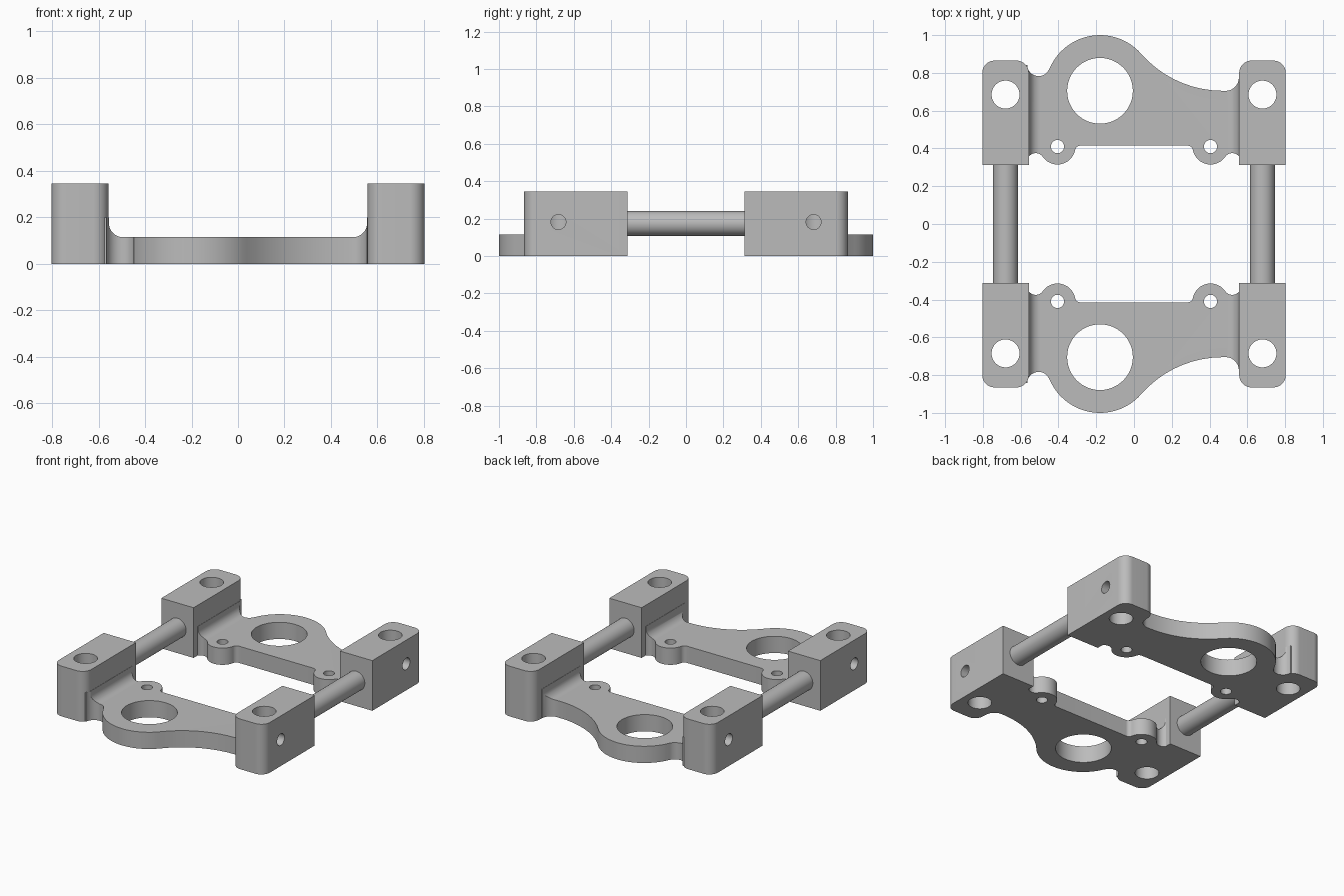
import bpy, bmesh
from math import cos, sin, radians, pi
from mathutils import Matrix, Vector

cube = bpy.data.objects.get("Cube")
if cube:
    bpy.data.objects.remove(cube)

metal = bpy.data.materials.new("satin grey metal")
metal.use_nodes = True
metal.diffuse_color = (0.5, 0.5, 0.5, 1)
metal.node_tree.nodes["Principled BSDF"].inputs["Base Color"].default_value = (0.5, 0.5, 0.5, 1)


def arc(cx, cy, r, a0, a1):
    n = max(4, int(abs(a1 - a0) / 5))
    angles = [radians(a0 + (a1 - a0) * i / n) for i in range(n + 1)]
    return [(cx + r * cos(a), cy + r * sin(a)) for a in angles]


def add_object(name, bm):
    bmesh.ops.remove_doubles(bm, verts=bm.verts, dist=0.0001)
    bmesh.ops.recalc_face_normals(bm, faces=bm.faces)
    mesh = bpy.data.meshes.new(name)
    bm.to_mesh(mesh)
    bm.free()
    mesh.materials.append(metal)
    obj = bpy.data.objects.new(name, mesh)
    bpy.context.collection.objects.link(obj)
    return obj


def prism(name, points, direction):
    """Extrude a closed outline of 3D points."""
    bm = bmesh.new()
    face = bm.faces.new([bm.verts.new(p) for p in points])
    made = bmesh.ops.extrude_face_region(bm, geom=[face])["geom"]
    verts = [v for v in made if isinstance(v, bmesh.types.BMVert)]
    bmesh.ops.translate(bm, verts=verts, vec=Vector(direction))
    return add_object(name, bm)


def cylinder(name, centre, r, length, axis):
    bm = bmesh.new()
    turn = {"X": Matrix.Rotation(pi / 2, 4, "Y"),
            "Y": Matrix.Rotation(pi / 2, 4, "X"), "Z": Matrix()}[axis]
    bmesh.ops.create_cone(bm, cap_ends=True, segments=48, radius1=r, radius2=r,
                          depth=length, matrix=Matrix.Translation(centre) @ turn)
    return add_object(name, bm)


def activate(obj):
    bpy.ops.object.select_all(action="DESELECT")
    obj.select_set(True)
    bpy.context.view_layer.objects.active = obj


def combine(obj, other, operation):
    activate(obj)
    mod = obj.modifiers.new("boolean", "BOOLEAN")
    mod.operation, mod.solver, mod.object = operation, "EXACT", other
    bpy.ops.object.modifier_apply(modifier=mod.name)
    bpy.data.objects.remove(other)


# Plate outline: inner edge with two screw lugs
lug = (arc(-0.52, 0.33, 0.045, 180, 35) + arc(-0.405, 0.41, 0.095, 215, 348.5)
       + arc(-0.2825, 0.385, 0.03, 168.5, 90))
outline = [(-0.62, 0.33)] + lug + [(-x, y) for x, y in reversed(lug)] + [(0.62, 0.33)]

# Plate outline: outer edge with the round bearing eye
outline += [(0.62, 0.775)] + arc(0.485, 0.775, 0.07, 0, -90)
outline += arc(0.47, 1.279, 0.574, 270, 221.2)
outline += arc(-0.18, 0.71, 0.29, 41.2, 157.7)
outline += arc(-0.505, 0.843, 0.06, -22.3, -180) + [(-0.62, 0.843)]
bracket = prism("bearing_brackets", [(x, y, 0) for x, y in outline], (0, 0, 0.3))

# Plate section: thin web sweeping up into the end blocks
sweep = arc(0.495, 0.175, 0.06, -90, 0) + [(0.555, 0.2), (0.7, 0.2)]
section = [(-0.7, -0.1), (0.7, -0.1)] + sweep[::-1] + [(-x, z) for x, z in sweep]
section.reverse()
combine(bracket, prism("section", [(x, 0.2, z) for x, z in section], (0, 1, 0)), "INTERSECT")

# End blocks with rounded outer corners
for side in (-1, 1):
    inner, outer = 0.557, 0.803
    shape = ([(inner, 0.313), (outer, 0.313)] + arc(outer - 0.065, 0.8, 0.065, 0, 90)
             + arc(inner + 0.065, 0.8, 0.065, 90, 180))
    block = prism("block", [(side * x, y, 0) for x, y in shape], (0, 0, 0.345))
    combine(bracket, block, "UNION")

# Holes: bearing eye, lug screws, bolt bores and side set screws
combine(bracket, cylinder("eye", (-0.18, 0.705, 0.1), 0.174, 1, "Z"), "DIFFERENCE")
for side in (-1, 1):
    for centre, r, length, axis in (
            ((side * 0.405, 0.41, 0.1), 0.035, 1, "Z"),
            ((side * 0.68, 0.685, 0.1), 0.074, 1, "Z"),
            ((side * 0.8, 0.682, 0.182), 0.04, 0.24, "X")):
        combine(bracket, cylinder("hole", centre, r, length, axis), "DIFFERENCE")

# Matching bracket at the front
activate(bracket)
mirror = bracket.modifiers.new("mirror", "MIRROR")
mirror.use_axis = (False, True, False)
bpy.ops.object.modifier_apply(modifier=mirror.name)
bpy.ops.object.shade_smooth_by_angle(angle=radians(30))

# Guide rods joining the blocks
for name, x in (("right_rod", -0.68), ("left_rod", 0.68)):
    activate(cylinder(name, (x, 0, 0.174), 0.066, 0.66, "Y"))
    bpy.ops.object.shade_smooth_by_angle(angle=radians(30))
